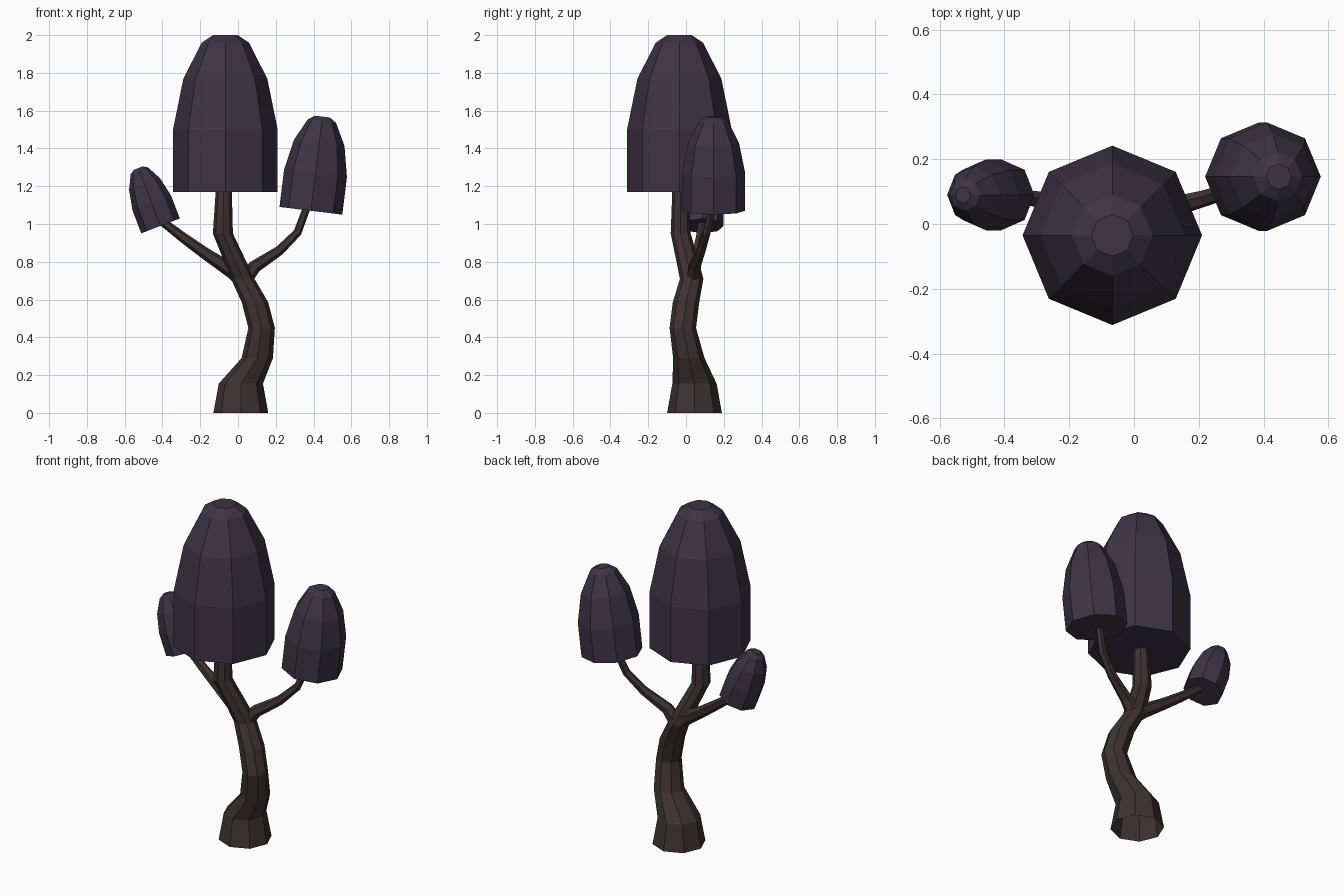
import bpy, bmesh
from math import cos, sin, pi, radians
from mathutils import Vector, Matrix

if "Cube" in bpy.data.objects:
    bpy.data.objects.remove(bpy.data.objects["Cube"])


def material(name, rgb):
    m = bpy.data.materials.new(name)
    m.diffuse_color = (*rgb, 1)
    m.use_nodes = True
    m.node_tree.nodes["Principled BSDF"].inputs["Base Color"].default_value = m.diffuse_color
    return m


bark = material("bark", (0.047, 0.031, 0.033))
leaf = material("foliage", (0.047, 0.034, 0.058))


def loft(name, rings, mat, cap_start=False):
    """Skin quads between rings of points, closing the last ring."""
    bm = bmesh.new()
    loops = [[bm.verts.new(p) for p in ring] for ring in rings]
    n = len(loops[0])
    for a, b in zip(loops, loops[1:]):
        for i in range(n):
            j = (i + 1) % n
            bm.faces.new((a[i], a[j], b[j], b[i]))
    bm.faces.new(loops[-1])
    if cap_start:
        bm.faces.new(loops[0][::-1])
    mesh = bpy.data.meshes.new(name)
    bm.to_mesh(mesh)
    bm.free()
    mesh.materials.append(mat)
    obj = bpy.data.objects.new(name, mesh)
    bpy.context.collection.objects.link(obj)
    return obj


def circle(r, n, z=0):
    return [Vector((r * cos(2 * pi * i / n), r * sin(2 * pi * i / n), z)) for i in range(n)]


def limb(name, path, sides, level=False):
    """Tapered tube along (x, y, z, radius); level keeps rings horizontal."""
    pts = [Vector(p[:3]) for p in path]
    rings = []
    for i, p in enumerate(pts):
        t = pts[min(i + 1, len(pts) - 1)] - pts[max(i - 1, 0)]
        up = Vector((0, 0, 1))
        rot = Matrix.Identity(3) if level else up.rotation_difference(t).to_matrix()
        rings.append([p + rot @ v for v in circle(path[i][3], sides)])
    return loft(name, rings, bark)


def canopy(name, base, size, tilt):
    """Eight-sided dome with a flat underside."""
    profile = [(0.277, 0), (0.277, 0.33), (0.222, 0.60), (0.125, 0.79), (0.065, 0.83)]
    rot = Matrix.Rotation(radians(tilt), 3, 'Y')
    rings = [[Vector(base) + rot @ (v * size) for v in circle(r, 8, z)] for r, z in profile]
    return loft(name, rings, leaf, cap_start=True)


# Trunk, open at the ground
limb("trunk", [(0.015, 0.045, 0, 0.145), (0.015, 0.045, 0.155, 0.117),
               (0.102, 0.015, 0.29, 0.083), (0.125, -0.017, 0.45, 0.07),
               (0.09, 0.0, 0.585, 0.07), (0.025, 0.03, 0.71, 0.062),
               (-0.08, -0.028, 0.95, 0.053), (-0.075, -0.03, 1.19, 0.042)], 8, level=True)

# Side branches
limb("right_branch", [(0.02, 0.04, 0.69, 0.045), (0.09, 0.045, 0.775, 0.034),
                      (0.22, 0.08, 0.86, 0.026), (0.315, 0.11, 0.955, 0.022),
                      (0.365, 0.14, 1.09, 0.02)], 6)
limb("left_branch", [(0.04, 0.035, 0.70, 0.05), (-0.03, 0.04, 0.75, 0.04),
                     (-0.16, 0.06, 0.835, 0.032), (-0.28, 0.075, 0.92, 0.027),
                     (-0.41, 0.09, 1.02, 0.022)], 6)

# Foliage caps
canopy("main_canopy", (-0.067, -0.035, 1.17), 1.0, 0)
canopy("right_canopy", (0.386, 0.146, 1.07), 0.605, 7)
canopy("left_canopy", (-0.41, 0.09, 0.99), 0.395, -21)
